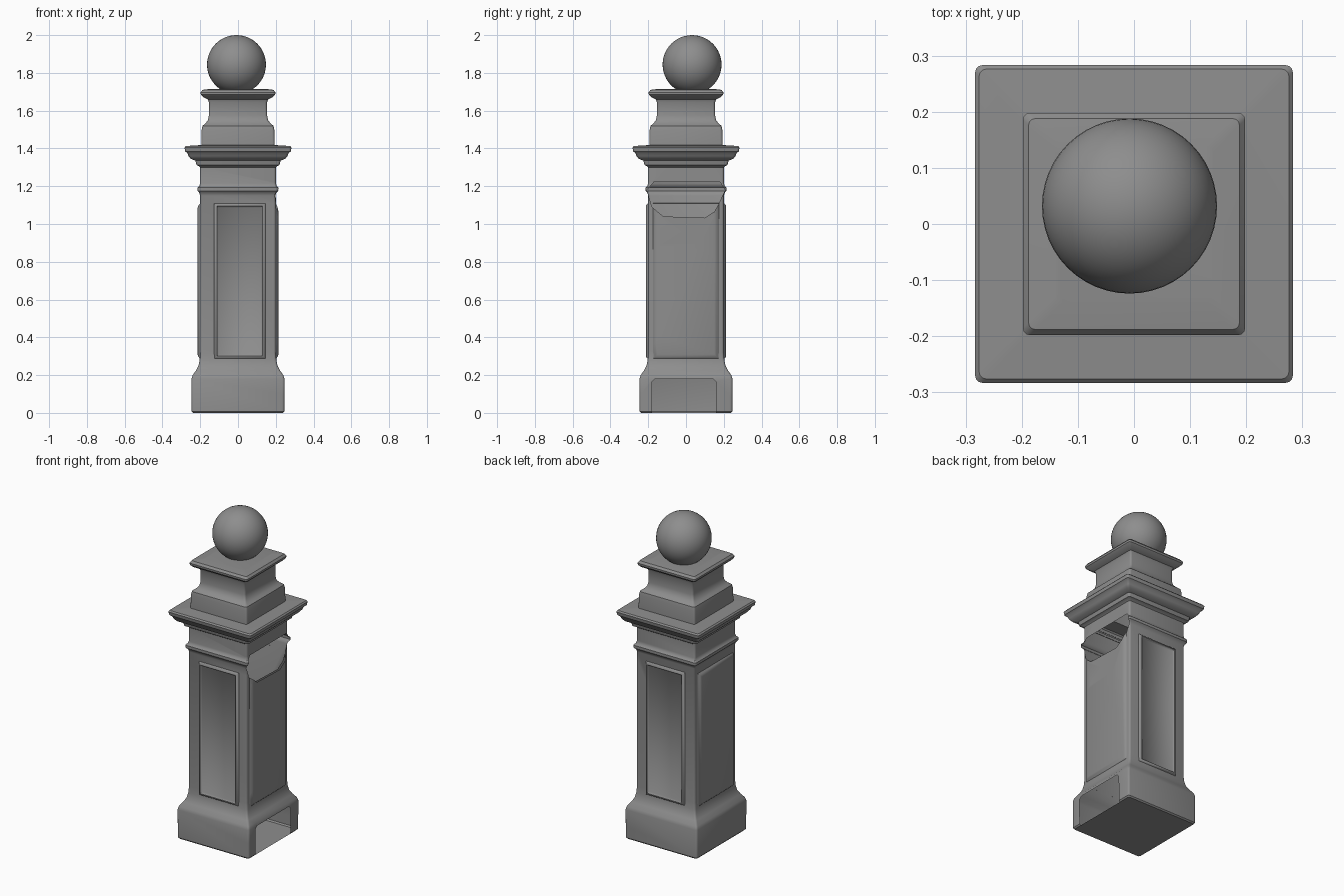
import bpy, bmesh, math
from mathutils import Vector, Matrix

if "Cube" in bpy.data.objects:
    bpy.data.objects.remove(bpy.data.objects["Cube"], do_unlink=True)

stone = bpy.data.materials.new("grey stone")
stone.use_nodes = True
stone.diffuse_color = (0.27, 0.27, 0.27, 1)
bsdf = stone.node_tree.nodes["Principled BSDF"]
bsdf.inputs["Base Color"].default_value = (0.27, 0.27, 0.27, 1)
bsdf.inputs["Roughness"].default_value = 0.8


def finish(name, bm, angle=35):
    mesh = bpy.data.meshes.new(name)
    bm.to_mesh(mesh)
    bm.free()
    mesh.materials.append(stone)
    obj = bpy.data.objects.new(name, mesh)
    bpy.context.collection.objects.link(obj)
    bpy.ops.object.select_all(action='DESELECT')
    obj.select_set(True)
    bpy.context.view_layer.objects.active = obj
    bpy.ops.object.shade_smooth_by_angle(angle=math.radians(angle))
    return obj


def loft(bm, rings):
    """Skin closed rings of points, without end caps."""
    rows = [[bm.verts.new(p) for p in ring] for ring in rings]
    for a, b in zip(rows, rows[1:]):
        n = len(a)
        for i in range(n):
            j = (i + 1) % n
            bm.faces.new((a[i], a[j], b[j], b[i]))
    return rows


def rounded_square(half, z, r=0.012, steps=3):
    """Square ring with small rounded corners."""
    points = []
    for quarter in range(4):
        centre = Matrix.Rotation(quarter * math.pi / 2, 3, 'Z') @ Vector((half - r, half - r, z))
        for s in range(steps + 1):
            a = (quarter + s / steps) * math.pi / 2
            points.append(centre + Vector((math.cos(a), math.sin(a), 0)) * r)
    return points


def cut_opening(bm, outline):
    """Remove a convex (y, z) outline from the +x wall."""
    low = min(z for y, z in outline) - 0.01
    high = max(z for y, z in outline) + 0.01
    sides = []
    for i, p in enumerate(outline):
        q = outline[(i + 1) % len(outline)]
        sides.append((Vector((0, *p)), Vector((0, q[1] - p[1], p[0] - q[0]))))

    def wall():
        return [f for f in bm.faces if f.normal.x > 0.2 and f.calc_center_median().x > 0.1
                and min(v.co.z for v in f.verts) < high
                and max(v.co.z for v in f.verts) > low]

    bm.normal_update()
    for co, no in sides:
        faces = wall()
        geom = set(faces)
        for f in faces:
            geom.update(f.edges)
            geom.update(f.verts)
        bmesh.ops.bisect_plane(bm, geom=list(geom), dist=1e-5, plane_co=co, plane_no=no)
        bm.normal_update()
    gone = [f for f in bm.faces if f.calc_center_median().x > 0.1 and f.normal.x > -0.5
            and abs(f.normal.z) < 0.99
            and all((f.calc_center_median() - co).dot(no) > 0 for co, no in sides)]
    bmesh.ops.delete(bm, geom=gone, context='FACES')


# Outlines run clockwise in (y, z)
base_opening = [(-0.18, 0.0), (-0.18, 0.165), (-0.165, 0.18), (0.145, 0.18),
                (0.16, 0.165), (0.16, 0.0)]
upper_opening = [(-0.17, 1.222), (0.18, 1.222), (0.207, 1.18), (0.17, 1.10), (0.15, 1.065),
                 (0.10, 1.033), (-0.12, 1.04), (-0.18, 1.09), (-0.207, 1.18)]

# Pillar shell: (half width, height)
profile = [(0.238, 0), (0.245, 0.008), (0.246, 0.18), (0.24, 0.2), (0.222, 0.225),
           (0.209, 0.25), (0.203, 0.28), (0.2, 0.32), (0.2, 1.15), (0.205, 1.165),
           (0.214, 1.175), (0.214, 1.192), (0.205, 1.2), (0.201, 1.215), (0.201, 1.3),
           (0.21, 1.308), (0.22, 1.312), (0.225, 1.335), (0.25, 1.345), (0.262, 1.36),
           (0.268, 1.375), (0.28, 1.385), (0.283, 1.405), (0.276, 1.413), (0.194, 1.418),
           (0.192, 1.5), (0.188, 1.52), (0.172, 1.533), (0.159, 1.55), (0.154, 1.575),
           (0.154, 1.645), (0.16, 1.66), (0.185, 1.672), (0.197, 1.685), (0.198, 1.697),
           (0.188, 1.71), (0.14, 1.716)]
bm = bmesh.new()
rows = loft(bm, [rounded_square(h, z) for h, z in profile])
bm.faces.new(rows[0][::-1])
bm.faces.new(rows[-1])
cut_opening(bm, base_opening)
cut_opening(bm, upper_opening)
finish("pillar_shell", bm)


def panel(name, turn, left, right, bottom, top, steps, opening=None):
    """Framed panel built facing -y, then turned about z."""
    bm = bmesh.new()
    rings = []
    for inset, out in steps:
        l, r, b, t = left + inset, right - inset, bottom + inset, top - inset
        rings.append([(l, -out, b), (r, -out, b), (r, -out, t), (l, -out, t)])
    rows = loft(bm, rings)
    bm.faces.new(rows[-1])
    bmesh.ops.rotate(bm, verts=bm.verts, matrix=Matrix.Rotation(math.radians(turn), 3, 'Z'))
    if opening:
        cut_opening(bm, opening)
    finish(name, bm, 50)


# Narrow framed panels front and back, wide raised panels on the sides
frame = [(0, 0.199), (0.008, 0.21), (0.016, 0.212), (0.024, 0.203)]
field = [(0, 0.199), (0.012, 0.21), (0.025, 0.214)]
panel("front_panel", 0, -0.127, 0.147, 0.285, 1.11, frame)
panel("back_panel", 180, -0.135, 0.135, 0.285, 1.11, frame)
panel("left_panel", 90, -0.175, 0.175, 0.285, 1.11, field, upper_opening)
panel("right_panel", -90, -0.175, 0.175, 0.285, 1.11, field)

# Ball finial
bm = bmesh.new()
bmesh.ops.create_uvsphere(bm, u_segments=48, v_segments=24, radius=0.156,
                          matrix=Matrix.Translation((-0.008, 0.032, 1.844)))
finish("ball_finial", bm, 60)
